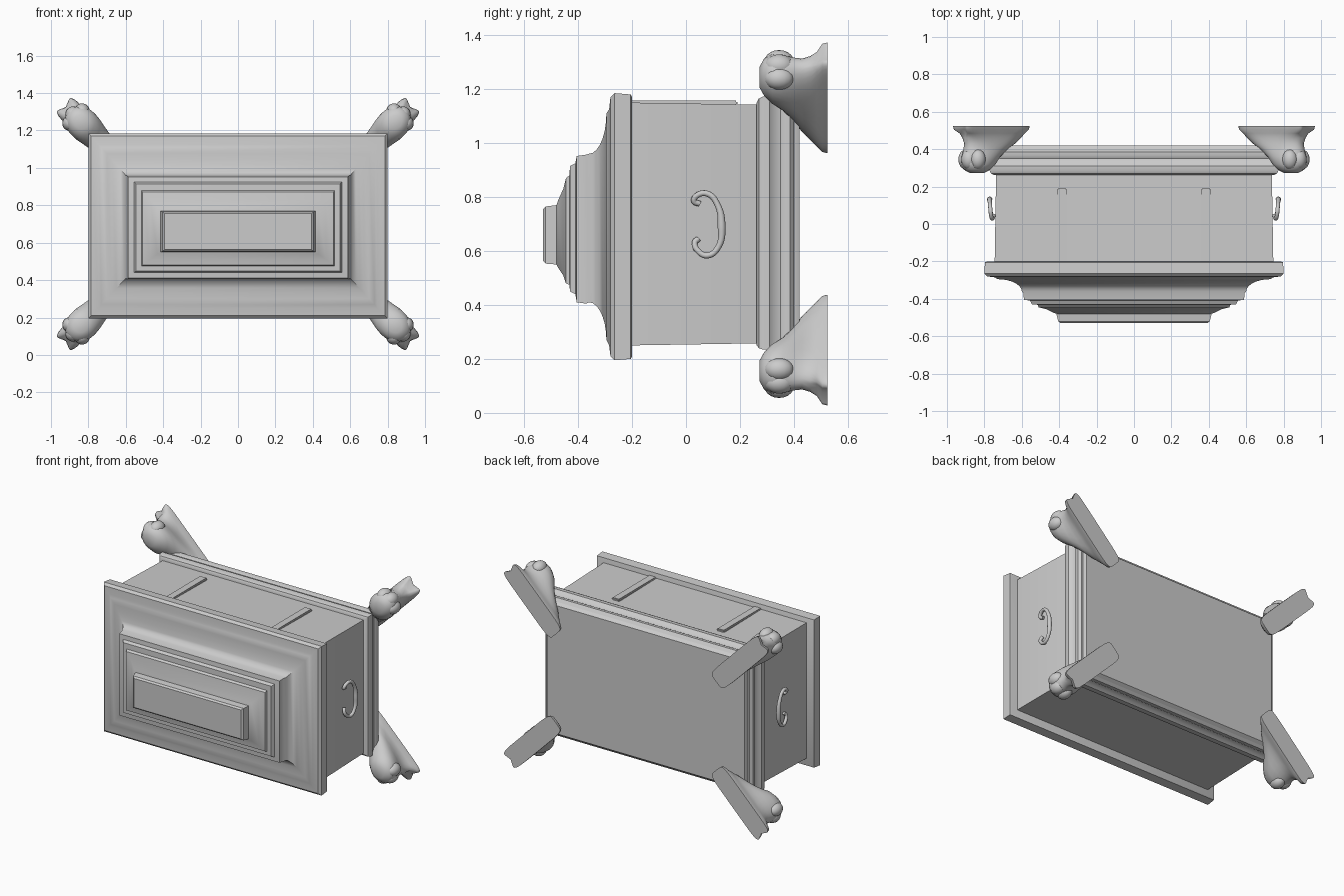
import bpy, bmesh
from math import cos, sin, pi, radians, copysign
from mathutils import Matrix, Vector

if "Cube" in bpy.data.objects:
    bpy.data.objects.remove(bpy.data.objects["Cube"])

def finish(name, bm, angle=35):
    bmesh.ops.recalc_face_normals(bm, faces=bm.faces)
    me = bpy.data.meshes.new(name)
    bm.to_mesh(me)
    bm.free()
    ob = bpy.data.objects.new(name, me)
    bpy.context.collection.objects.link(ob)
    bpy.ops.object.select_all(action='DESELECT')
    ob.select_set(True)
    bpy.context.view_layer.objects.active = ob
    bpy.ops.object.shade_smooth_by_angle(angle=radians(angle))
    return ob

def loft(bm, rings):
    loops = [[bm.verts.new(p) for p in r] for r in rings]
    for a, b in zip(loops, loops[1:]):
        n = len(a)
        for i in range(n):
            bm.faces.new((a[i], a[(i + 1) % n], b[(i + 1) % n], b[i]))
    bm.faces.new(loops[0])
    bm.faces.new(loops[-1])

def rect_loft(name, rows):
    # rows: depth y, half width, bottom z, top z
    bm = bmesh.new()
    loft(bm, [[(-w, y, lo), (w, y, lo), (w, y, hi), (-w, y, hi)] for y, w, lo, hi in rows])
    return finish(name, bm)

# stepped lid: rim, concave cove, two plinths and the raised centre panel
cove = []
for i in range(8):
    t = i / 7 * pi / 2
    k = 1 - cos(t)
    cove.append((-0.295 - 0.065 * k, 0.73 - 0.13 * sin(t), 0.27 + 0.14 * sin(t), 1.11 - 0.15 * sin(t)))
rect_loft("lid", [
    (-0.20, 0.785, 0.21, 1.17), (-0.205, 0.797, 0.20, 1.18), (-0.265, 0.80, 0.195, 1.185),
    (-0.28, 0.785, 0.21, 1.17), (-0.285, 0.745, 0.25, 1.125), *cove,
    (-0.37, 0.592, 0.405, 0.957), (-0.405, 0.588, 0.41, 0.952), (-0.41, 0.555, 0.44, 0.925),
    (-0.43, 0.545, 0.45, 0.915), (-0.432, 0.515, 0.475, 0.88), (-0.445, 0.51, 0.48, 0.87),
    (-0.455, 0.47, 0.51, 0.83), (-0.475, 0.43, 0.54, 0.785), (-0.48, 0.415, 0.55, 0.77),
    (-0.52, 0.405, 0.553, 0.765), (-0.53, 0.392, 0.563, 0.755)])

# casket body with slightly smaller back panel
rect_loft("body", [(-0.21, 0.745, 0.25, 1.15), (0.40, 0.735, 0.26, 1.14), (0.42, 0.725, 0.275, 1.125)])

# moulding around the foot of the body
rect_loft("base_moulding", [
    (0.262, 0.748, 0.25, 1.15), (0.27, 0.765, 0.24, 1.165), (0.285, 0.772, 0.235, 1.172),
    (0.31, 0.772, 0.235, 1.172), (0.325, 0.758, 0.247, 1.158), (0.35, 0.752, 0.252, 1.152),
    (0.365, 0.762, 0.245, 1.16), (0.385, 0.762, 0.245, 1.16), (0.40, 0.745, 0.26, 1.14)])

# two thin hinge straps on the upper side
for s in (-1, 1):
    bm = bmesh.new()
    bmesh.ops.create_cube(bm, size=1, matrix=Matrix.Translation((s * 0.385, -0.03, 1.148))
                          @ Matrix.Diagonal((0.055, 0.44, 0.018, 1)))
    bmesh.ops.bevel(bm, geom=bm.edges[:], offset=0.005, segments=2, affect='EDGES')
    finish("hinge_strap", bm)

# curled side handles
handle = [(0.05, 0.775), (0.03, 0.785), (0.04, 0.805), (0.08, 0.812), (0.115, 0.775), (0.132, 0.69),
          (0.12, 0.615), (0.08, 0.583), (0.045, 0.6), (0.032, 0.63), (0.045, 0.645)]
for s in (-1, 1):
    cu = bpy.data.curves.new("side_handle", 'CURVE')
    cu.dimensions = '3D'
    cu.bevel_depth = 0.011
    cu.bevel_resolution = 3
    cu.use_fill_caps = True
    cu.resolution_u = 6
    sp = cu.splines.new('BEZIER')
    sp.bezier_points.add(len(handle) - 1)
    for i, (p, (y, z)) in enumerate(zip(sp.bezier_points, handle)):
        out = 0.75 + 0.022 * sin(pi * i / (len(handle) - 1))
        p.co = (s * out, y, z)
        p.radius = 1.35 if i == 5 else 1
        p.handle_left_type = p.handle_right_type = 'AUTO'
    bpy.context.collection.objects.link(bpy.data.objects.new("side_handle", cu))

# paw feet: depth y, centre along the diagonal, half length, half width, squareness
foot_rows = [(0.525, 0.0, 0.25, 0.066, 0.3), (0.505, 0.0, 0.247, 0.066, 0.35), (0.485, -0.005, 0.225, 0.06, 0.5),
             (0.46, -0.005, 0.20, 0.06, 0.7), (0.43, 0.01, 0.175, 0.065, 0.85), (0.40, 0.04, 0.15, 0.075, 1),
             (0.36, 0.075, 0.12, 0.084, 1), (0.32, 0.095, 0.10, 0.084, 1), (0.29, 0.105, 0.075, 0.065, 1),
             (0.272, 0.105, 0.04, 0.035, 1)]
def spow(v, e):
    return copysign(abs(v) ** e, v)

def foot(sx, sz):
    cx, cz = sx * 0.765, 0.70 + sz * 0.47
    h = 0.5 ** 0.5
    def place(d, w, y):
        return Vector((cx + sx * h * (d + w), y, cz + sz * h * (d - w)))
    bm = bmesh.new()
    rings = []
    for y, c, a, b, e in foot_rows:
        ring = []
        for i in range(32):
            t = 2 * pi * i / 32
            d, w = a * spow(cos(t), e), b * spow(sin(t), e)
            if y > 0.47 and d > 0.9 * a:  # notched outer tip of the sole
                d -= 0.03 * (1 - abs(w) / b)
            ring.append(place(c + d, w, y))
        rings.append(ring)
    loft(bm, rings)
    # rounded toes
    for w in (-0.045, 0.0, 0.045):
        bmesh.ops.create_uvsphere(bm, u_segments=16, v_segments=10, radius=0.042,
                                  matrix=Matrix.Translation(place(0.165 - abs(w) * 0.5, w, 0.345))
                                  @ Matrix.Diagonal((1, 1.3, 1, 1)))
    finish("paw_foot", bm, 50)

for sx in (-1, 1):
    for sz in (-1, 1):
        foot(sx, sz)
